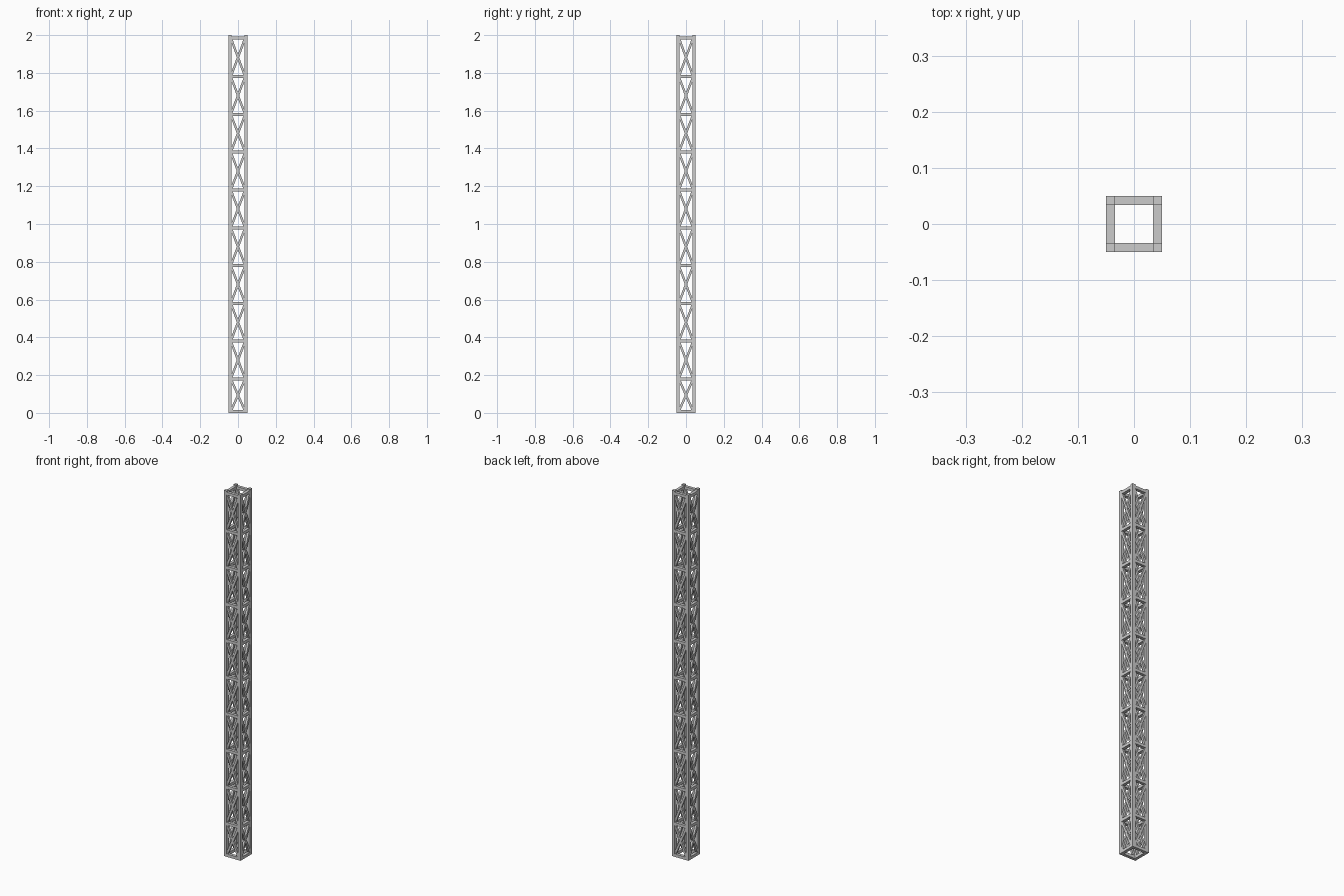
import bpy, bmesh, math
from mathutils import Vector, Matrix

if "Cube" in bpy.data.objects:
    bpy.data.objects.remove(bpy.data.objects["Cube"])

H, R, T = 2.0, 0.05, 0.016      # height, half width, bar thickness
C = R - T / 2                   # bar centre line
LEVELS = [0.008] + [0.2 * k - 0.02 for k in range(1, 10)] + [1.985]


def beam(bm, a, b, w, d):
    """Square bar from a to b; w in the face plane, d along y."""
    a, b = Vector(a), Vector(b)
    z = (b - a).normalized()
    y = Vector((0, 1, 0))
    x = y.cross(z)
    rot = Matrix((x, y, z)).transposed().to_4x4()
    m = Matrix.Translation((a + b) / 2) @ rot @ Matrix.Diagonal((w, d, (b - a).length, 1))
    bmesh.ops.create_cube(bm, size=1, matrix=m)


def four_sides(name, build):
    """Build the front face parts and repeat them around z."""
    bm = bmesh.new()
    build(bm)
    src = bm.copy()
    mesh = bpy.data.meshes.new(name)
    src.to_mesh(mesh)
    src.free()
    for i in range(1, 4):
        part = mesh.copy()
        part.transform(Matrix.Rotation(i * math.pi / 2, 4, 'Z'))
        bm.from_mesh(part)
        bpy.data.meshes.remove(part)
    bm.to_mesh(mesh)
    bm.free()
    bpy.context.collection.objects.link(bpy.data.objects.new(name, mesh))


# corner posts
def post(bm):
    beam(bm, (-C, -C, 0), (-C, -C, H), T, T)


# horizontal rungs between posts
def rungs(bm):
    for z in LEVELS:
        beam(bm, (-C, -C, z), (C, -C, z), T, T)


# crossed diagonals in every bay
def braces(bm):
    for z0, z1 in zip(LEVELS, LEVELS[1:]):
        for s in (-1, 1):
            beam(bm, (-s * 0.038, -C, z0), (s * 0.038, -C, z1), 0.012, 0.012)


four_sides("corner_posts", post)
four_sides("horizontal_rungs", rungs)
four_sides("cross_braces", braces)
